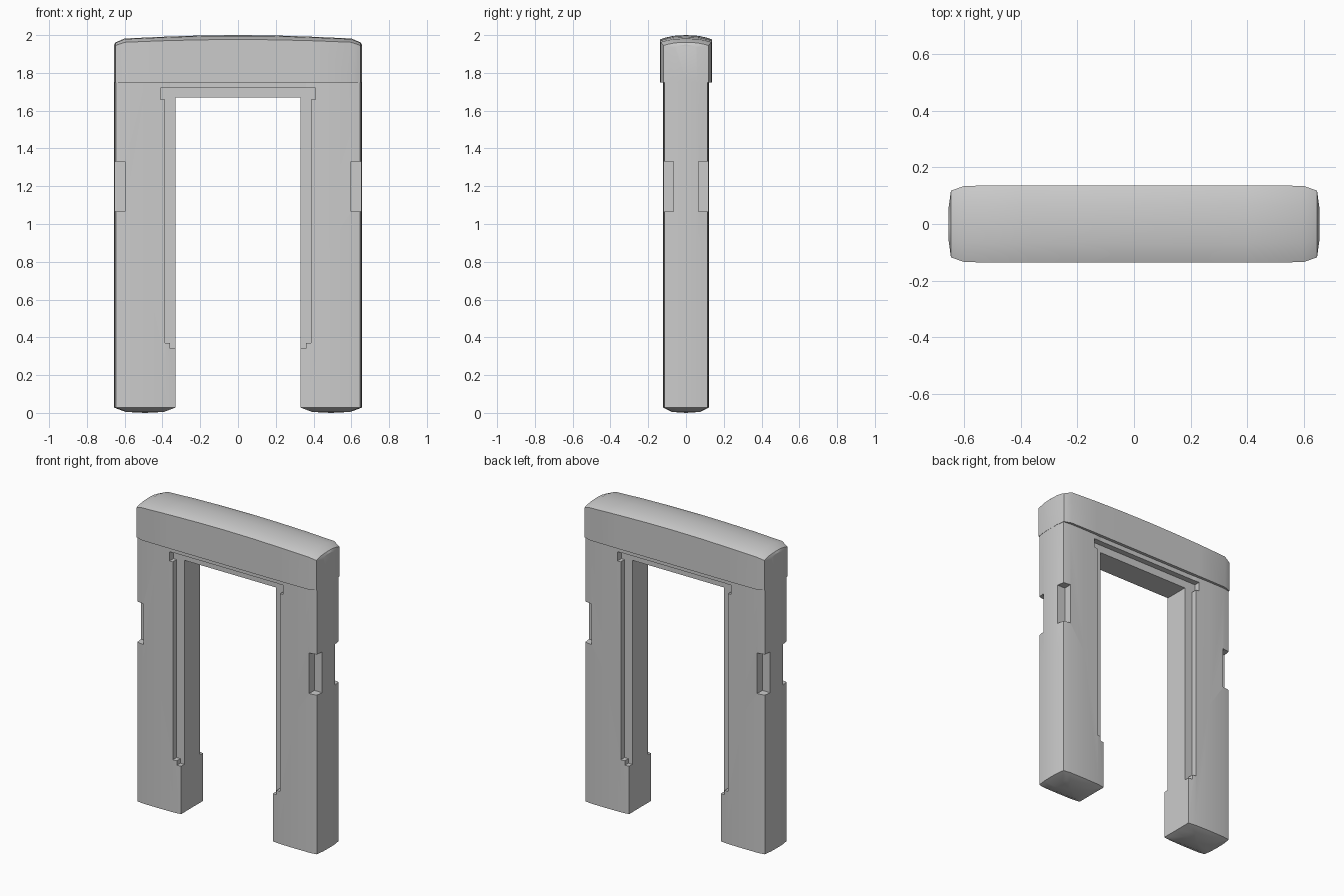
import bpy, bmesh, math

if "Cube" in bpy.data.objects:
    bpy.data.objects.remove(bpy.data.objects["Cube"])

stone = bpy.data.materials.new("light_grey")
stone.diffuse_color = (0.6, 0.6, 0.6, 1)
stone.use_nodes = True
stone.node_tree.nodes["Principled BSDF"].inputs["Base Color"].default_value = stone.diffuse_color


def make(name, verts, faces):
    me = bpy.data.meshes.new(name)
    me.from_pydata(verts, [], faces)
    bm = bmesh.new()
    bm.from_mesh(me)
    bmesh.ops.recalc_face_normals(bm, faces=bm.faces)
    bm.to_mesh(me)
    bm.free()
    me.materials.append(stone)
    ob = bpy.data.objects.new(name, me)
    bpy.context.collection.objects.link(ob)
    return ob


def loft(name, rings, start=None, end=None):
    """Skin rings of equal length; a tip point closes an end in a fan."""
    n = len(rings[0])
    verts = [p for r in rings for p in r]
    faces = [(k*n + i, k*n + (i+1) % n, (k+1)*n + (i+1) % n, (k+1)*n + i)
             for k in range(len(rings) - 1) for i in range(n)]
    for tip, base in ((start, 0), (end, (len(rings) - 1)*n)):
        if tip:
            verts.append(tip)
            faces += [(base + i, base + (i+1) % n, len(verts) - 1) for i in range(n)]
        else:
            faces.append(tuple(range(base, base + n)))
    return make(name, verts, faces)


def box(name, x0, x1, y0, y1, z0, z1):
    rings = [[(x0, y0, z), (x1, y0, z), (x1, y1, z), (x0, y1, z)] for z in (z0, z1)]
    return loft(name, rings)


def combine(target, tool, operation):
    mod = target.modifiers.new("cut", 'BOOLEAN')
    mod.operation, mod.object, mod.solver = operation, tool, 'EXACT'
    bpy.context.view_layer.objects.active = target
    bpy.ops.object.modifier_apply(modifier=mod.name)
    bpy.data.objects.remove(tool, do_unlink=True)


# Post: slightly bulging footprint with a domed foot
half = [(0.332, 0.0), (0.331, -0.112), (0.38, -0.119), (0.49, -0.121),
        (0.60, -0.12), (0.647, -0.113), (0.654, -0.06)]
foot = half + [(0.656, 0.0)] + [(x, -y) for x, y in reversed(half[1:])]


def post(name, s):
    cx = 0.4925
    rings = []
    for z, k in ((0.005, 0.62), (0.028, 1), (0.9, 1), (1.76, 1)):
        rings.append([(s*(cx + (x - cx)*k), y*k, z) for x, y in foot])
    return loft(name, rings, start=(s*cx, 0, 0))


frame = post("door_frame", 1)
combine(frame, post("left_post", -1), 'UNION')

# Header bar between the posts
combine(frame, box("header", -0.36, 0.36, -0.1175, 0.1175, 1.67, 1.765), 'UNION')

# Lintel: cross-sections along x with a crowned top and bulging ends
rings = []
for x, d, edge, crown in ((-0.648, 0.118, 1.945, 1.962), (-0.6, 0.135, 1.962, 1.982),
                          (-0.4, 0.137, 1.97, 1.991), (-0.2, 0.137, 1.975, 1.998),
                          (0, 0.137, 1.977, 2.0), (0.2, 0.137, 1.975, 1.998),
                          (0.4, 0.137, 1.97, 1.991), (0.6, 0.135, 1.962, 1.982),
                          (0.648, 0.118, 1.945, 1.962)):
    top = [(x, d*t, edge + (crown - edge)*(1 - abs(t)**2.5))
           for t in (1, 0.85, 0.5, 0, -0.5, -0.85, -1)]
    rings.append([(x, -d, 1.75), (x, 0, 1.75), (x, d, 1.75)] + top)


def end_ring(s, source):
    # slightly smaller ring pushed outwards
    return [(s*0.656, y*0.5, 1.75 if z < 1.76 else z - 0.012) for _, y, z in source]


rings = [end_ring(-1, rings[0])] + rings + [end_ring(1, rings[-1])]
combine(frame, loft("lintel", rings), 'UNION')

# Stepped rebate around the opening and hinge notches, front and back
for f in (-1, 1):
    def cut(x0, x1, depth_y, z0, z1):
        y0, y1 = sorted((f*0.3, f*depth_y))
        combine(frame, box("cutter", x0, x1, y0, y1, z0, z1), 'DIFFERENCE')

    cut(-0.41, 0.41, 0.08, 1.66, 1.72)
    for s in (-1, 1):
        for xa, xb, depth, z0, z1 in ((0.29, 0.387, 0.08, 0.37, 1.69),
                                      (0.29, 0.36, 0.08, 0.34, 0.39),
                                      (0.597, 0.75, 0.066, 1.065, 1.33)):
            a, b = sorted((s*xa, s*xb))
            cut(a, b, depth, z0, z1)

# Smooth the soft bulges, keep the cut edges crisp
bpy.ops.object.select_all(action='DESELECT')
frame.select_set(True)
bpy.context.view_layer.objects.active = frame
bpy.ops.object.shade_smooth_by_angle(angle=math.radians(25))
